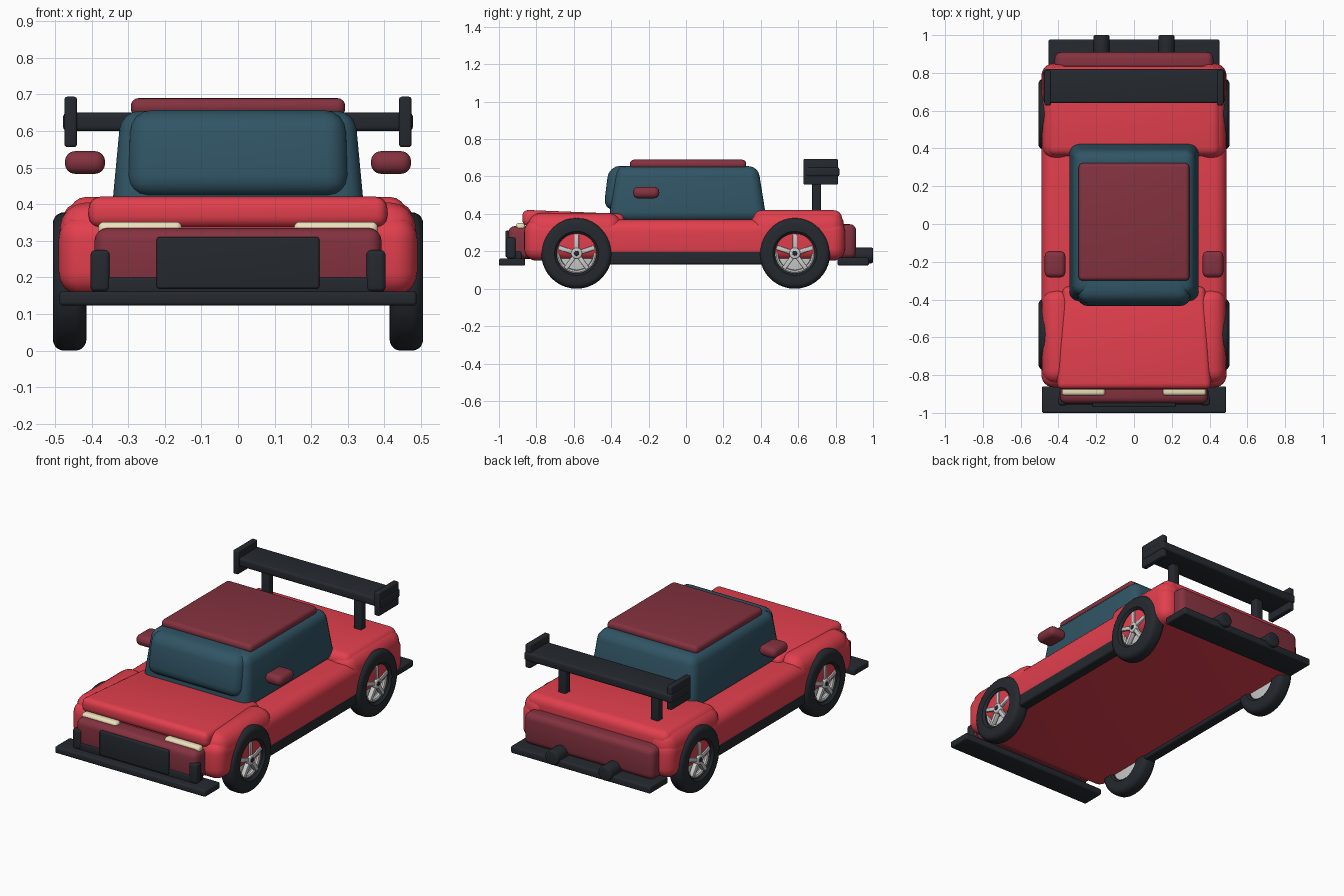
import bpy, bmesh, math
from mathutils import Matrix, Vector

if "Cube" in bpy.data.objects:
    bpy.data.objects.remove(bpy.data.objects["Cube"])


def mat(name, rgb):
    m = bpy.data.materials.new(name)
    m.diffuse_color = (*rgb, 1)
    m.use_nodes = True
    m.node_tree.nodes["Principled BSDF"].inputs["Base Color"].default_value = m.diffuse_color
    return m


RED = mat("red_paint", (0.76, 0.05, 0.075))
MAROON = mat("maroon_trim", (0.23, 0.032, 0.05))
DARK = mat("dark_rubber", (0.018, 0.022, 0.028))
GLASS = mat("tinted_glass", (0.03, 0.09, 0.13))
CREAM = mat("headlight_cream", (0.85, 0.75, 0.5))


def finish(bm, name, m=None):
    bmesh.ops.recalc_face_normals(bm, faces=bm.faces)
    me = bpy.data.meshes.new(name)
    bm.to_mesh(me)
    bm.free()
    ob = bpy.data.objects.new(name, me)
    bpy.context.collection.objects.link(ob)
    if m:
        me.materials.append(m)
    bpy.ops.object.select_all(action='DESELECT')
    ob.select_set(True)
    bpy.context.view_layer.objects.active = ob
    bpy.ops.object.shade_smooth_by_angle(angle=math.radians(35))
    return ob


def block(name, x, y, z, m, bevel=0.01, shape=None, segs=4):
    """Rounded box between (min, max) ranges; shape(co) can taper it first."""
    bm = bmesh.new()
    bmesh.ops.create_cube(bm, size=1)
    for v in bm.verts:
        v.co = Vector([r[0] if c < 0 else r[1] for c, r in zip(v.co, (x, y, z))])
        if shape:
            shape(v.co)
    bmesh.ops.bevel(bm, geom=bm.edges[:], offset=bevel, segments=segs,
                    profile=0.5, affect='EDGES', clamp_overlap=True)
    return finish(bm, name, m)


def pair(name, x, y, z, m, bevel=0.01, shape=None):
    for side, s in (("right", 1), ("left", -1)):
        block(f"{name}_{side}", sorted((s * x[0], s * x[1])), y, z, m, bevel, shape)


def lathe(name, profile, centre, s, m=None, n=40):
    """Spin a closed (x, radius) profile about the x axis."""
    bm = bmesh.new()
    rings = []
    for i in range(n):
        a = 2 * math.pi * i / n
        rings.append([bm.verts.new((s * px, centre[0] + r * math.cos(a),
                                    centre[1] + r * math.sin(a))) for px, r in profile])
    k = len(profile)
    for i in range(n):
        p, q = rings[i], rings[(i + 1) % n]
        for j in range(k):
            bm.faces.new((p[j], p[(j + 1) % k], q[(j + 1) % k], q[j]))
    return finish(bm, name, m)


def cylinder(name, loc, radius, depth, axis, m=None, bevel=0.008, n=24):
    bm = bmesh.new()
    rot = {'X': Matrix.Rotation(math.pi / 2, 4, 'Y'), 'Y': Matrix.Rotation(math.pi / 2, 4, 'X'),
           'Z': Matrix.Identity(4)}[axis]
    bmesh.ops.create_cone(bm, cap_ends=True, segments=n, radius1=radius, radius2=radius,
                          depth=depth, matrix=Matrix.Translation(loc) @ rot)
    rims = [e for e in bm.edges if any(len(f.verts) > 4 for f in e.link_faces)]
    bmesh.ops.bevel(bm, geom=rims, offset=bevel, segments=3, profile=0.5, affect='EDGES')
    return finish(bm, name, m)


# Body shell, hood, trunk
block("body", (-0.49, 0.49), (-0.865, 0.85), (0.15, 0.37), RED, 0.065, segs=6)


def hood_shape(c):
    if c.y > -0.5:
        c.x *= 0.92
        if c.z > 0.38:
            c.z = 0.40


block("hood", (-0.41, 0.41), (-0.875, -0.33), (0.335, 0.422), RED, 0.035, hood_shape)
block("trunk", (-0.46, 0.46), (0.36, 0.835), (0.27, 0.42), RED, 0.045)


# Fenders lean in toward the top
def fender_shape(c):
    if c.z > 0.35:
        c.x *= 0.985


pair("front_fender", (0.33, 0.492), (-0.845, -0.345), (0.16, 0.405), RED, 0.07, fender_shape)
pair("rear_fender", (0.33, 0.492), (0.345, 0.845), (0.16, 0.412), RED, 0.07, fender_shape)
pair("side_skirt", (0.42, 0.487), (-0.46, 0.46), (0.13, 0.205), DARK, 0.012)


# Cabin, windscreen, roof
def cabin_shape(c):
    if c.z > 0.5:
        c.x *= 0.92
        c.y = -0.37 if c.y < 0 else 0.385


def screen_shape(c):
    if c.z > 0.5:
        c.y += 0.03
        c.x *= 0.97


block("cabin", (-0.347, 0.347), (-0.415, 0.432), (0.36, 0.655), GLASS, 0.05, cabin_shape)
block("windscreen", (-0.305, 0.305), (-0.442, -0.25), (0.42, 0.657), GLASS, 0.06, screen_shape)
block("roof", (-0.293, 0.293), (-0.3, 0.322), (0.64, 0.69), MAROON, 0.022)
pair("mirror", (0.363, 0.473), (-0.283, -0.143), (0.483, 0.545), MAROON, 0.028)

# Front bumper, grille, lights, splitter
block("front_bumper", (-0.392, 0.392), (-0.95, -0.8), (0.16, 0.335), MAROON, 0.035)
block("grille", (-0.222, 0.222), (-0.966, -0.92), (0.17, 0.31), DARK, 0.006)
block("lower_lip", (-0.395, 0.395), (-0.955, -0.88), (0.155, 0.2), DARK, 0.008)
pair("bumper_corner", (0.35, 0.403), (-0.96, -0.91), (0.16, 0.275), DARK, 0.014)
block("splitter", (-0.488, 0.488), (-1.0, -0.86), (0.123, 0.162), DARK, 0.01)
pair("headlight", (0.153, 0.382), (-0.908, -0.86), (0.312, 0.352), CREAM, 0.016)

# Rear bumper, diffuser, exhausts
block("rear_bumper", (-0.42, 0.42), (0.79, 0.91), (0.16, 0.345), MAROON, 0.035)
block("diffuser", (-0.452, 0.452), (0.81, 0.978), (0.124, 0.166), DARK, 0.01)
for s in (1, -1):
    cylinder("exhaust", (s * 0.172, 0.92, 0.178), 0.042, 0.16, 'Y', DARK)

# Rear wing
block("wing", (-0.478, 0.478), (0.64, 0.82), (0.6, 0.65), DARK, 0.012)
pair("wing_endplate", (0.44, 0.474), (0.628, 0.812), (0.556, 0.694), DARK, 0.008)
pair("wing_strut", (0.275, 0.325), (0.675, 0.722), (0.38, 0.61), DARK, 0.008)

# Wheels: rounded tyre section, rim ring, hub and five spokes
tyre = []
for cx, cr, a0 in ((0.475, 0.158, 0), (0.445, 0.158, 90)):
    for i in range(6):
        a = math.radians(a0 + 18 * i)
        tyre.append((cx + 0.031 * math.cos(a), cr + 0.031 * math.sin(a)))
tyre += [(0.414, 0.118), (0.424, 0.106), (0.494, 0.106), (0.506, 0.118)]
rim = [(0.472 + 0.014 * math.cos(t * math.pi / 4), 0.1 + 0.012 * math.sin(t * math.pi / 4))
       for t in range(8)]

for end, cy in (("front", -0.585), ("rear", 0.582)):
    for side, s in (("right", 1), ("left", -1)):
        tag = f"{end}_{side}"
        c = (cy, 0.189)
        lathe(f"tyre_{tag}", tyre, c, s, DARK)
        lathe(f"rim_{tag}", rim, c, s)
        cylinder(f"wheel_back_{tag}", (s * 0.445, *c), 0.107, 0.03, 'X')
        cylinder(f"hub_{tag}", (s * 0.483, *c), 0.03, 0.04, 'X')
        cylinder(f"hub_cap_{tag}", (s * 0.5, *c), 0.013, 0.012, 'X', DARK, 0.003)
        for i in range(5):
            sp = block(f"spoke_{tag}_{i}", (-0.014, 0.014), (-0.012, 0.012), (0.015, 0.102),
                       None, 0.005, segs=2)
            sp.location = (s * 0.484, *c)
            sp.rotation_euler.x = i * math.tau / 5
